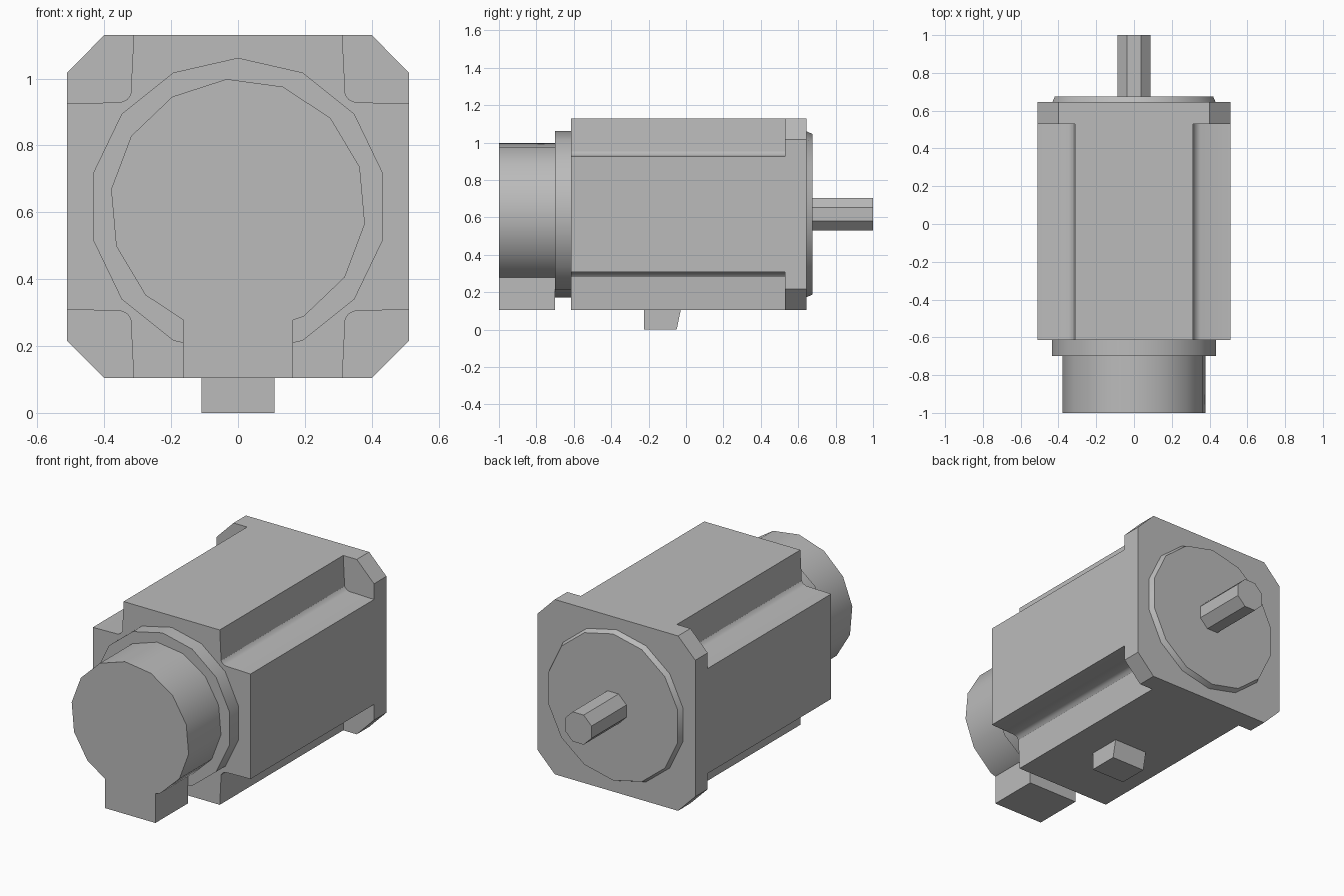
import bpy, bmesh, math
from mathutils import Vector

cube = bpy.data.objects.get("Cube")
if cube:
    bpy.data.objects.remove(cube, do_unlink=True)

grey = bpy.data.materials.new("motor grey")
grey.use_nodes = True
colour = (0.5, 0.5, 0.5, 1)
grey.diffuse_color = colour
grey.node_tree.nodes["Principled BSDF"].inputs["Base Color"].default_value = colour

AXIS = 0.617  # height of the motor axis


def extrude(name, outline, offset, smooth=False, end_scale=1.0):
    """Solid from a closed outline, swept by offset; the far end may taper about the axis."""
    bm = bmesh.new()
    offset = Vector(offset)
    centre = Vector((0, 0, AXIS))
    near = [bm.verts.new(p) for p in outline]
    far = []
    for p in outline:
        q = Vector(p)
        flat = Vector((q.x, 0, q.z)) - centre
        far.append(bm.verts.new(q + offset + flat * (end_scale - 1)))
    bm.faces.new(near)
    bm.faces.new(far[::-1])
    for i in range(len(near)):
        j = (i + 1) % len(near)
        bm.faces.new((near[i], near[j], far[j], far[i]))
    bmesh.ops.recalc_face_normals(bm, faces=bm.faces)
    mesh = bpy.data.meshes.new(name)
    bm.to_mesh(mesh)
    bm.free()
    mesh.materials.append(grey)
    obj = bpy.data.objects.new(name, mesh)
    bpy.context.collection.objects.link(obj)
    if smooth:
        bpy.ops.object.select_all(action="DESELECT")
        obj.select_set(True)
        bpy.context.view_layer.objects.active = obj
        bpy.ops.object.shade_smooth_by_angle(angle=math.radians(30))
    return obj


def along_y(name, profile, y0, y1, **options):
    return extrude(name, [(x, y0, AXIS + z) for x, z in profile], (0, y1 - y0, 0), **options)


def four_corners(quarter):
    """Mirror a quarter outline, given from the right side to the top, all round."""
    half = quarter + [(-x, z) for x, z in reversed(quarter)]
    return half + [(x, -z) for x, z in reversed(half)]


def ring(radius, sides, turn=0.0):
    angles = [math.pi / 2 + (i + turn) * math.tau / sides for i in range(sides)]
    return [(radius * math.cos(a), radius * math.sin(a)) for a in angles]


def box_profile(x, z0, z1):
    return [(-x, z0 - AXIS), (x, z0 - AXIS), (x, z1 - AXIS), (-x, z1 - AXIS)]


# Housing with filleted grooves along its four long edges
groove = [(0.512, 0.308), (0.35, 0.312), (0.332, 0.32), (0.321, 0.335), (0.312, 0.513)]
along_y("housing", four_corners(groove), -0.615, 0.53, smooth=True)

# Square mounting flange with cut corners
along_y("mounting_flange", four_corners([(0.512, 0.40), (0.40, 0.513)]), 0.53, 0.645)

# Round steps at both ends
along_y("rear_pilot", ring(0.443, 14), 0.645, 0.676, smooth=True, end_scale=0.97)
along_y("front_collar", ring(0.445, 14), -0.70, -0.615, smooth=True)
along_y("encoder_cap", ring(0.383, 14, 0.2), -1.0, -0.70, smooth=True)

# Output shaft
along_y("output_shaft", ring(0.094, 8, 0.5), 0.67, 1.0)

# Connector blocks underneath
along_y("encoder_connector", box_profile(0.164, 0.105, 0.34), -1.0, -0.70)
side = [(-0.225, 0), (-0.05, 0), (-0.028, 0.106), (-0.225, 0.106)]
extrude("power_connector", [(-0.109, y, z) for y, z in side], (0.218, 0, 0))
